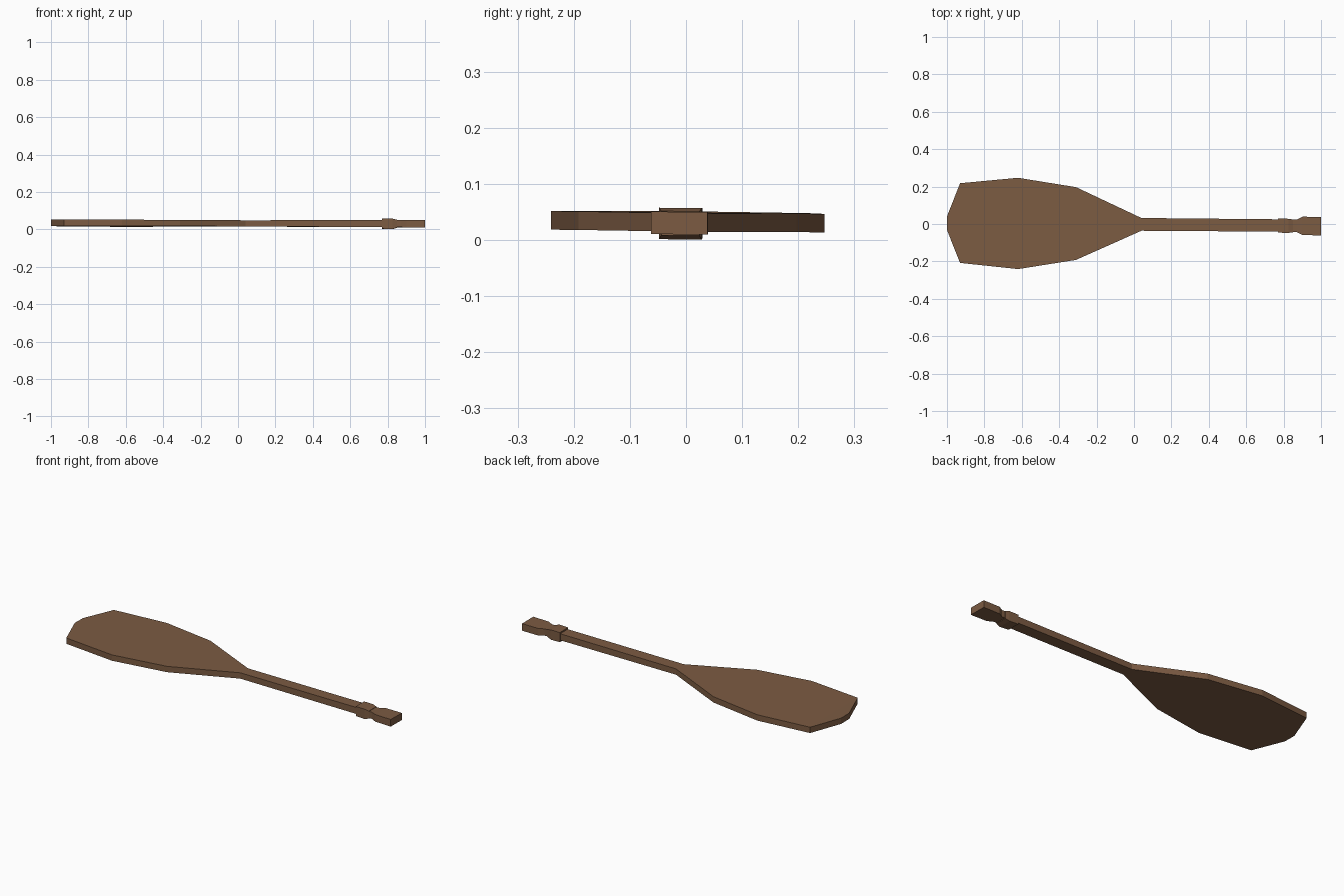
import bpy
import bmesh

cube = bpy.data.objects.get("Cube")
if cube:
    bpy.data.objects.remove(cube, do_unlink=True)

wood = bpy.data.materials.new("brown_wood")
wood.use_nodes = True
colour = (0.20, 0.105, 0.055, 1)
wood.diffuse_color = colour
wood.node_tree.nodes["Principled BSDF"].inputs["Base Color"].default_value = colour

ROLL = -0.01  # slight tilt across the width


def loft(name, stations):
    """Skin rectangular sections given as x, right y, left y, bottom z, top z."""
    bm = bmesh.new()
    rings = []
    for x, y0, y1, z0, z1 in stations:
        corners = [(y0, z0), (y1, z0), (y1, z1), (y0, z1)]
        rings.append([bm.verts.new((x, y, z + ROLL * y)) for y, z in corners])
    for a, b in zip(rings, rings[1:]):
        for i in range(4):
            j = (i + 1) % 4
            bm.faces.new((a[i], a[j], b[j], b[i]))
    bm.faces.new(rings[0])
    bm.faces.new(rings[-1])
    bmesh.ops.recalc_face_normals(bm, faces=bm.faces)
    mesh = bpy.data.meshes.new(name)
    bm.to_mesh(mesh)
    bm.free()
    mesh.materials.append(wood)
    obj = bpy.data.objects.new(name, mesh)
    bpy.context.collection.objects.link(obj)


# Broad flat blade, from the tip to the neck
neck = (0.04, -0.036, 0.032, 0.015, 0.048)
loft("blade", [
    (-1.0, -0.032, 0.04, 0.018, 0.051),
    (-0.93, -0.208, 0.218, 0.017, 0.050),
    (-0.62, -0.241, 0.247, 0.016, 0.049),
    (-0.31, -0.192, 0.197, 0.016, 0.049),
    neck,
])

# Shaft flaring into the grip end
loft("shaft_and_grip", [
    neck,
    (0.78, -0.041, 0.025, 0.012, 0.049),
    (0.87, -0.043, 0.023, 0.011, 0.049),
    (0.90, -0.058, 0.039, 0.010, 0.050),
    (1.0, -0.062, 0.038, 0.010, 0.050),
])

# Raised collar around the shaft
loft("collar", [
    (0.77, -0.046, 0.029, 0.003, 0.057),
    (0.825, -0.048, 0.028, 0.001, 0.057),
    (0.85, -0.044, 0.024, 0.008, 0.051),
])
